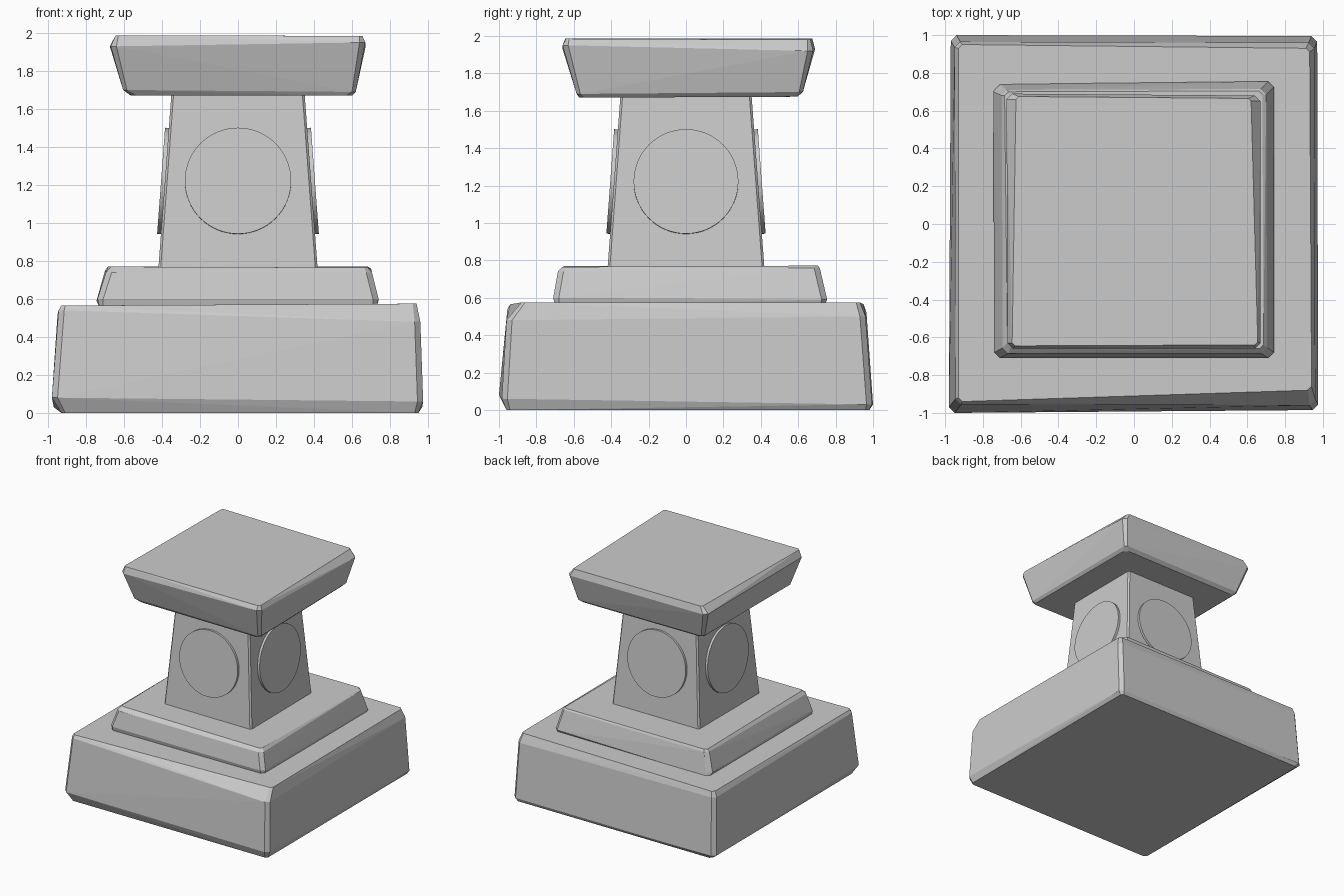
import bpy, bmesh, math
from mathutils import Matrix


def finish(bm, name):
    mesh = bpy.data.meshes.new(name)
    bm.to_mesh(mesh)
    bm.free()
    ob = bpy.data.objects.new(name, mesh)
    bpy.context.collection.objects.link(ob)
    return ob


def hewn_block(name, rings):
    """Convex chipped block; each ring is (corner cut, four corners as x, y, z)."""
    bm = bmesh.new()
    for cut, corners in rings:
        for x, y, z in corners:
            sx, sy = math.copysign(cut, x), math.copysign(cut, y)
            bm.verts.new((x - sx, y, z))
            bm.verts.new((x, y - sy, z))
    res = bmesh.ops.convex_hull(bm, input=bm.verts[:])
    loose = [v for v in bm.verts if not v.link_faces]
    bmesh.ops.delete(bm, geom=loose, context='VERTS')
    bmesh.ops.dissolve_limit(bm, angle_limit=math.radians(0.5),
                             verts=bm.verts[:], edges=bm.edges[:])
    bmesh.ops.recalc_face_normals(bm, faces=bm.faces[:])
    return finish(bm, name)


def level(x0, x1, y0, y1, z):
    return [(x0, y0, z), (x1, y0, z), (x1, y1, z), (x0, y1, z)]


# Wide plinth
hewn_block("plinth", [
    (0.02, level(-0.93, 0.95, -0.96, 0.98, 0.0)),
    (0.03, [(-0.98, -1.0, 0.08), (0.975, -0.985, 0.06),
            (0.97, 0.995, 0.03), (-0.97, 1.0, 0.03)]),
    (0.03, [(-0.945, -0.955, 0.54), (0.96, -0.96, 0.48),
            (0.955, 0.96, 0.50), (-0.95, 0.965, 0.52)]),
    (0.02, [(-0.93, -0.94, 0.565), (0.94, -0.88, 0.575),
            (0.93, 0.93, 0.575), (-0.93, 0.95, 0.565)]),
])

# Step on the plinth
hewn_block("step", [
    (0.02, level(-0.73, 0.73, -0.70, 0.74, 0.56)),
    (0.03, [(-0.74, -0.71, 0.60), (0.74, -0.71, 0.60),
            (0.74, 0.755, 0.59), (-0.745, 0.73, 0.59)]),
    (0.03, [(-0.695, -0.685, 0.74), (0.705, -0.685, 0.74),
            (0.70, 0.715, 0.76), (-0.70, 0.71, 0.75)]),
    (0.02, [(-0.67, -0.65, 0.77), (0.685, -0.66, 0.765),
            (0.68, 0.705, 0.772), (-0.685, 0.70, 0.77)]),
])

# Tapered shaft
hewn_block("shaft", [
    (0.012, level(-0.42, 0.42, -0.42, 0.42, 0.75)),
    (0.012, level(-0.35, 0.35, -0.35, 0.35, 1.69)),
])

# Flared cap
hewn_block("cap", [
    (0.03, [(-0.56, -0.56, 1.67), (0.60, -0.57, 1.67),
            (0.59, 0.595, 1.675), (-0.57, 0.59, 1.675)]),
    (0.02, [(-0.605, -0.585, 1.70), (0.62, -0.585, 1.69),
            (0.615, 0.625, 1.70), (-0.60, 0.62, 1.70)]),
    (0.03, [(-0.67, -0.66, 1.93), (0.67, -0.66, 1.95),
            (0.67, 0.68, 1.92), (-0.675, 0.69, 1.93)]),
    (0.015, [(-0.645, -0.645, 1.987), (0.655, -0.64, 1.985),
             (0.62, 0.665, 1.98), (-0.625, 0.675, 1.987)]),
])

# Round medallions lying on the four sloping shaft faces
slope = math.atan2(0.07, 0.94)
for i, side in enumerate(("front", "right", "back", "left")):
    bm = bmesh.new()
    bmesh.ops.create_cone(bm, cap_ends=True, segments=64,
                          radius1=0.28, radius2=0.28, depth=0.06,
                          matrix=Matrix.Rotation(math.pi / 2 * i, 4, 'Z')
                          @ Matrix.Translation((0, -0.375, 1.22))
                          @ Matrix.Rotation(math.pi / 2 - slope, 4, 'X'))
    finish(bm, side + "_medallion")
